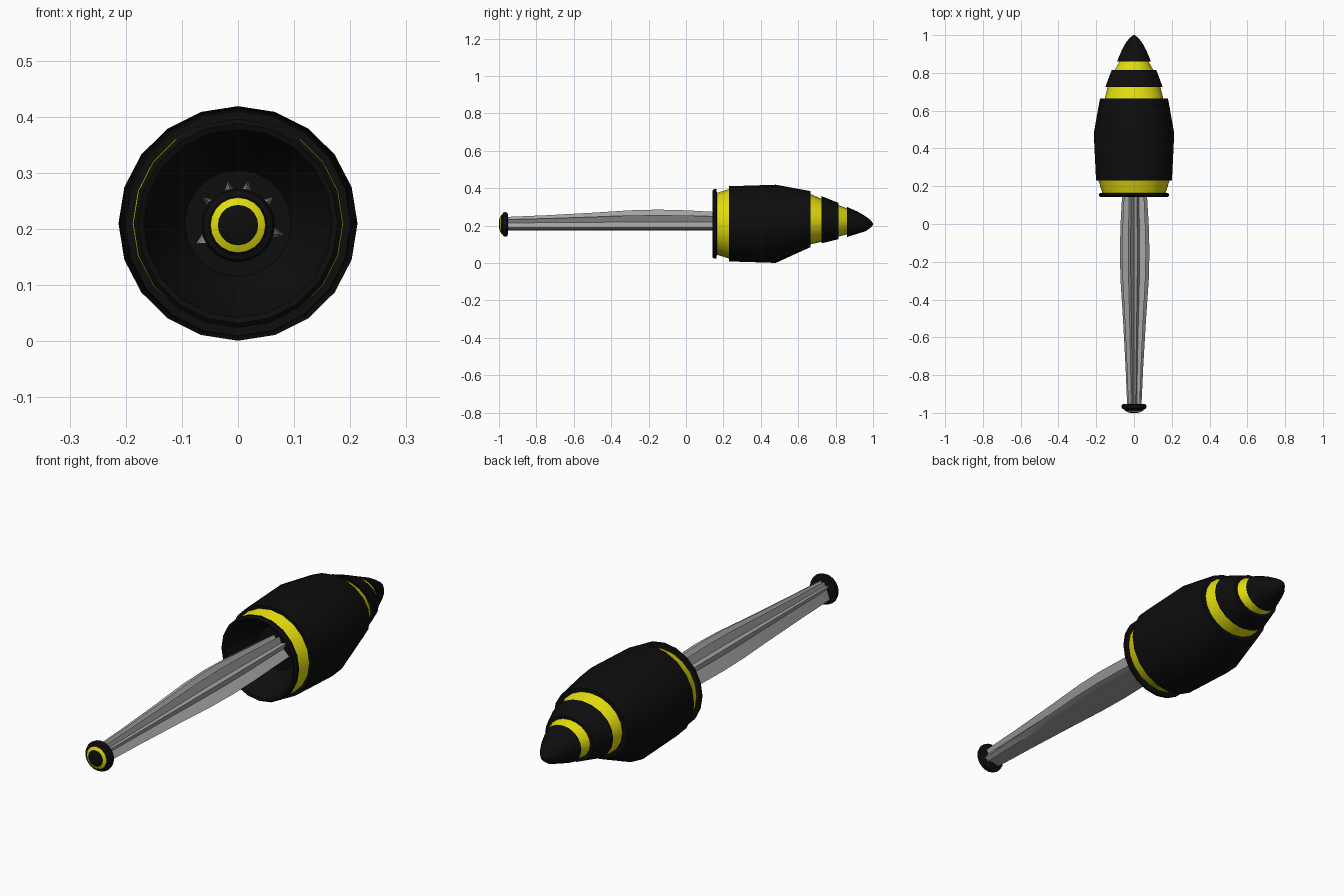
import bpy, bmesh, math

if "Cube" in bpy.data.objects:
    bpy.data.objects.remove(bpy.data.objects["Cube"])

SIDES = 20
MID = 0.21  # height of the long axis


def make_material(name, rgb):
    mat = bpy.data.materials.new(name)
    mat.use_nodes = True
    mat.diffuse_color = (*rgb, 1)
    bsdf = mat.node_tree.nodes["Principled BSDF"]
    bsdf.inputs["Base Color"].default_value = (*rgb, 1)
    return mat


black = make_material("black", (0.004, 0.004, 0.004))
yellow = make_material("yellow", (0.75, 0.71, 0.004))
grey = make_material("steel grey", (0.38, 0.38, 0.38))


def finish(name, bm, mats):
    bmesh.ops.recalc_face_normals(bm, faces=bm.faces)
    mesh = bpy.data.meshes.new(name)
    bm.to_mesh(mesh)
    bm.free()
    for mat in mats:
        mesh.materials.append(mat)
    obj = bpy.data.objects.new(name, mesh)
    bpy.context.collection.objects.link(obj)
    bpy.ops.object.select_all(action="DESELECT")
    obj.select_set(True)
    bpy.context.view_layer.objects.active = obj
    bpy.ops.object.shade_smooth_by_angle(angle=math.radians(30))


def loft(bm, sections, yellow_bands=()):
    """Join matching closed sections along the axis and cap both ends."""
    rings = [[bm.verts.new(p) for p in sec] for sec in sections]
    for i, (a, b) in enumerate(zip(rings, rings[1:])):
        for j in range(len(a)):
            k = (j + 1) % len(a)
            face = bm.faces.new((a[j], a[k], b[k], b[j]))
            face.material_index = int(i in yellow_bands)
    bm.faces.new(rings[0])
    bm.faces.new(rings[-1])


def oval(y, rx, rz, cz):
    angles = [math.tau * i / SIDES for i in range(SIDES)]
    return [(rx * math.sin(a), y, cz + rz * math.cos(a)) for a in angles]


# Segmented body: y, half width, half height, centre height
body = [
    (0.27, 0.095, 0.095, MID), (0.20, 0.145, 0.145, MID),  # hollow
    (0.146, 0.168, 0.168, MID), (0.142, 0.178, 0.178, MID),  # rim
    (0.15, 0.186, 0.186, MID), (0.162, 0.186, 0.186, MID),
    (0.165, 0.168, 0.165, MID), (0.23, 0.188, 0.186, MID),  # yellow
    (0.23, 0.201, 0.201, MID), (0.48, 0.213, 0.209, MID),  # wide plate
    (0.665, 0.18, 0.15, 0.235),
    (0.665, 0.155, 0.135, 0.235), (0.73, 0.138, 0.113, 0.228),  # yellow
    (0.725, 0.152, 0.126, 0.232), (0.815, 0.118, 0.097, 0.225),  # plate
    (0.815, 0.102, 0.084, 0.226), (0.865, 0.074, 0.068, 0.223),  # yellow
    (0.86, 0.09, 0.081, 0.22), (0.92, 0.065, 0.058, 0.216),  # tip
    (0.96, 0.043, 0.04, MID), (0.985, 0.023, 0.022, MID),
    (1.0, 0.004, 0.004, 0.208),
]
bm = bmesh.new()
loft(bm, [oval(*ring) for ring in body], yellow_bands=(6, 11, 15))
finish("segmented_body", bm, [black, yellow])

# End cap with a yellow ring
cap = [
    (-1.0, 0.02), (-0.995, 0.036), (-0.988, 0.049), (-0.982, 0.052),
    (-0.978, 0.062), (-0.968, 0.066), (-0.957, 0.064), (-0.953, 0.055),
]
bm = bmesh.new()
loft(bm, [oval(y, r, r, 0.207) for y, r in cap], yellow_bands=(1,))
finish("end_cap", bm, [black, yellow])

# Fluted shaft: ridged outline about the axis, swelling along its length
outline = [
    (-0.018, 0.076), (0, 0.052), (0.018, 0.076), (0.03, 0.04),
    (0.063, 0.047), (0.045, 0.01), (0.082, -0.02), (0.045, -0.033),
    (0, -0.028), (-0.045, -0.033), (-0.075, -0.036), (-0.045, 0.01),
    (-0.063, 0.047), (-0.03, 0.04),
]
swell = [(-0.965, 0.48), (-0.75, 0.6), (-0.5, 0.78), (-0.3, 0.95),
         (-0.15, 1.0), (0.0, 0.95), (0.15, 0.84), (0.28, 0.75)]
bm = bmesh.new()
loft(bm, [[(x * s, y, MID + (z * s if z > 0 else z)) for x, z in outline]
          for y, s in swell])
finish("fluted_shaft", bm, [grey])
